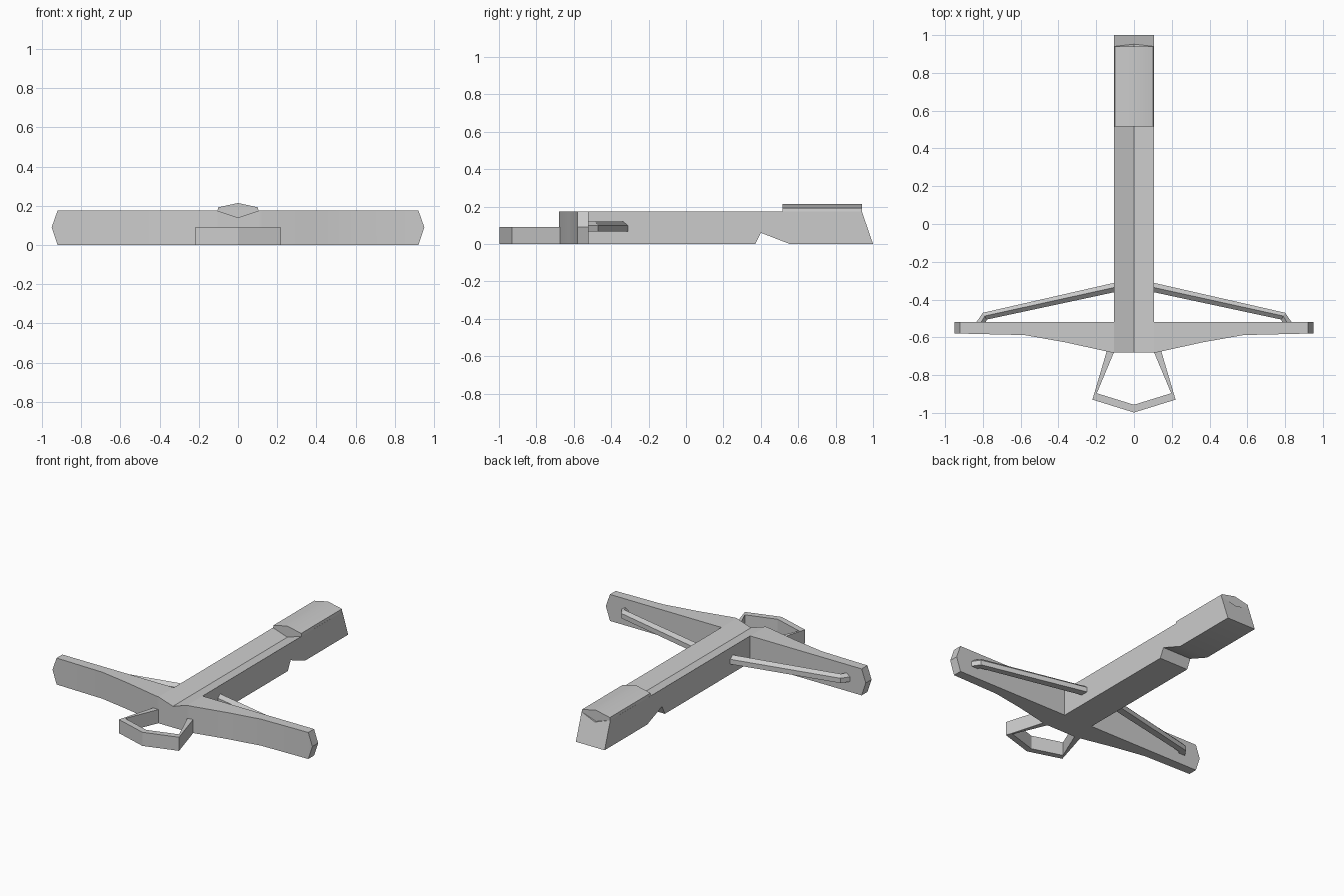
import bpy, bmesh, math

if "Cube" in bpy.data.objects:
    bpy.data.objects.remove(bpy.data.objects["Cube"])

grey = bpy.data.materials.new("plain_grey")
grey.diffuse_color = (0.6, 0.6, 0.6, 1)
grey.use_nodes = True
grey.node_tree.nodes["Principled BSDF"].inputs["Base Color"].default_value = grey.diffuse_color


def loft(name, rings, mirror=False):
    """Skin a row of equal-length rings, cap both ends, optionally mirror in x."""
    bm = bmesh.new()
    loops = [[bm.verts.new(p) for p in ring] for ring in rings]
    n = len(loops[0])
    for a, b in zip(loops, loops[1:]):
        for i in range(n):
            j = (i + 1) % n
            bm.faces.new((a[i], a[j], b[j], b[i]))
    bm.faces.new(loops[0][::-1])
    bm.faces.new(loops[-1])
    bmesh.ops.remove_doubles(bm, verts=bm.verts, dist=1e-5)
    if mirror:
        dup = bmesh.ops.duplicate(bm, geom=bm.verts[:] + bm.edges[:] + bm.faces[:])["geom"]
        for v in dup:
            if isinstance(v, bmesh.types.BMVert):
                v.co.x = -v.co.x
    bmesh.ops.recalc_face_normals(bm, faces=bm.faces)
    mesh = bpy.data.meshes.new(name)
    bm.to_mesh(mesh)
    bm.free()
    mesh.materials.append(grey)
    obj = bpy.data.objects.new(name, mesh)
    bpy.context.collection.objects.link(obj)
    bpy.ops.object.select_all(action='DESELECT')
    bpy.context.view_layer.objects.active = obj
    obj.select_set(True)
    bpy.ops.object.shade_smooth_by_angle(angle=math.radians(30))
    return obj


W, H, GROOVE = 0.105, 0.175, 0.14

# Stock: V-grooved top, trigger notch below, slanted butt
stock = []
for y_top, y_low, low in [(-0.68, -0.68, 0), (0.37, 0.37, 0), (0.4, 0.4, 0.06),
                          (0.555, 0.555, 0), (0.94, 1.0, 0)]:
    y_mid = y_top + (y_low - y_top) * (H - GROOVE) / H
    stock.append([(-W, y_low, low), (W, y_low, low), (W, y_top, H),
                  (0, y_mid, GROOVE), (-W, y_top, H)])
loft("stock", stock)

# Raised cheek cap on the rear of the stock
cap = [(-W, 0.17), (0, GROOVE), (W, 0.17), (W - 0.004, 0.192), (0, 0.214), (-W + 0.004, 0.192)]
loft("stock_cap", [[(x, y, z) for x, z in cap] for y in (0.515, 0.94)])

# Bow limbs: tapering front, pointed tips
limb = [(W, -0.68, 0, H), (0.125, -0.679, 0, H), (0.36, -0.627, 0, H),
        (0.58, -0.588, 0, H), (0.92, -0.58, 0, H), (0.95, -0.58, 0.09, 0.09)]
loft("bow_limbs", [[(x, -0.52, lo), (x, y, lo), (x, y, hi), (x, -0.52, hi)]
                   for x, y, lo, hi in limb], mirror=True)

# Bowstring: rear, ridge and front points along each half
string = [((0.09, -0.308), (0.09, -0.333), (0.09, -0.358)),
          ((0.80, -0.47), (0.79, -0.487), (0.78, -0.506)),
          ((0.838, -0.525), (0.812, -0.525), (0.785, -0.525))]
loft("bowstring", [[(*r, 0.068), (*r, 0.1), (*m, 0.12), (*f, 0.1), (*f, 0.068)]
                   for r, m, f in string], mirror=True)

# Foot stirrup at the front
outer = [(-0.142, -0.665), (-0.22, -0.93), (0, -0.998), (0.22, -0.93), (0.142, -0.665)]
inner = [(-0.1, -0.665), (-0.197, -0.896), (0, -0.957), (0.197, -0.896), (0.1, -0.665)]
loft("foot_stirrup", [[(*o, 0), (*o, 0.09), (*i, 0.09), (*i, 0)]
                      for o, i in zip(outer, inner)])
